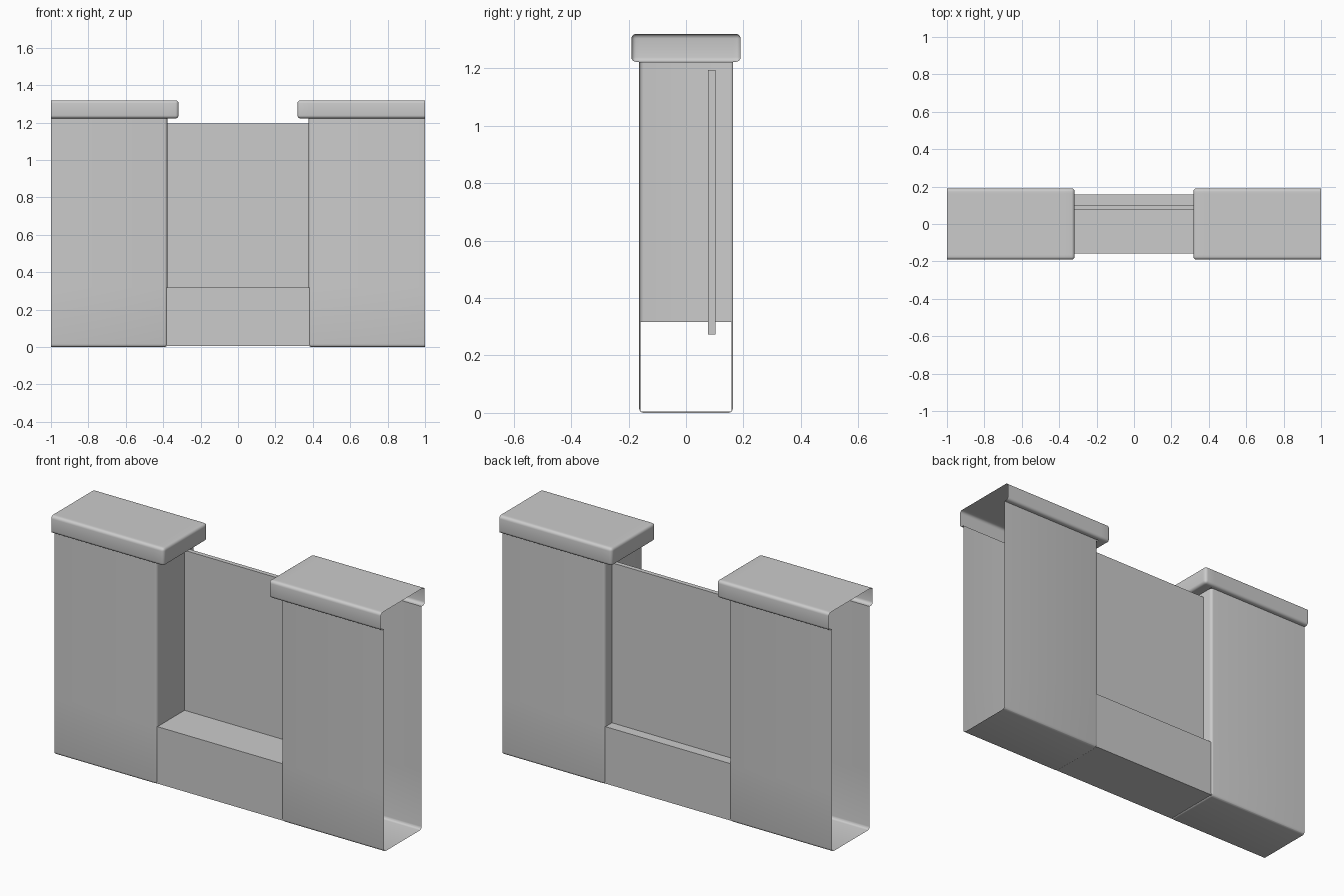
import bpy, bmesh, math
from mathutils import Vector

if "Cube" in bpy.data.objects:
    bpy.data.objects.remove(bpy.data.objects["Cube"])


def box(lo, hi, bevel=0.0):
    bm = bmesh.new()
    bmesh.ops.create_cube(bm, size=1)
    for v in bm.verts:
        v.co = Vector([l + (c + 0.5) * (h - l) for c, l, h in zip(v.co, lo, hi)])
    if bevel:
        bmesh.ops.bevel(bm, geom=bm.edges[:], offset=bevel, segments=4,
                        profile=0.5, affect='EDGES')
    return bm


def slice_at(bm, point, normal, clear=False):
    bmesh.ops.bisect_plane(bm, geom=bm.verts[:] + bm.edges[:] + bm.faces[:],
                           plane_co=point, plane_no=normal, clear_outer=clear)


def remove_faces(bm, test):
    bm.normal_update()
    doomed = [f for f in bm.faces if test(f.calc_center_median(), f.normal)]
    bmesh.ops.delete(bm, geom=doomed, context='FACES')


def finish(bm, name, mirror=False):
    mesh = bpy.data.meshes.new(name)
    bm.to_mesh(mesh)
    bm.free()
    mesh.shade_smooth()
    mesh.set_sharp_from_angle(angle=math.radians(35))
    obj = bpy.data.objects.new(name, mesh)
    bpy.context.collection.objects.link(obj)
    if mirror:
        mod = obj.modifiers.new("mirror", 'MIRROR')
        mod.use_axis[0] = True
        mod.use_mirror_merge = False
    return obj


INNER, PY, PTOP = 0.378, 0.163, 1.222      # pillar inner face, half depth, top
WY, WBOT, WTOP = 0.158, 0.005, 0.317       # low wall half depth, bottom, top

# Hollow pillars: open at the outer end and top, opening into the low wall
bm = box((INNER, -PY, 0), (1.1, PY, 1.4), 0.015)
slice_at(bm, (1, 0, 0), (1, 0, 0), True)
slice_at(bm, (0, 0, PTOP), (0, 0, 1), True)
for y in (-WY, WY):
    slice_at(bm, (0, y, 0), (0, 1, 0))
for z in (WBOT, WTOP):
    slice_at(bm, (0, 0, z), (0, 0, 1))
remove_faces(bm, lambda c, n: n.x < -0.05 and abs(c.y) < WY and WBOT < c.z < WTOP)
finish(bm, "pillar", True)

# Rounded caps: open outer end, underside only a lip around the pillar
bm = box((0.318, -0.19, PTOP), (1.1, 0.19, 1.319), 0.016)
slice_at(bm, (1, 0, 0), (1, 0, 0), True)
for y in (-PY, PY):
    slice_at(bm, (0, y, 0), (0, 1, 0))
slice_at(bm, (INNER, 0, 0), (1, 0, 0))
remove_faces(bm, lambda c, n: n.z < -0.9 and abs(c.y) < PY and c.x > INNER)
finish(bm, "pillar_cap", True)

# Low hollow wall between the pillars
bm = box((-0.383, -WY, WBOT), (0.383, WY, WTOP))
remove_faces(bm, lambda c, n: abs(n.x) > 0.9)
finish(bm, "low_wall")

# Thin panel standing on the low wall
finish(box((-0.4, 0.077, 0.272), (0.4, 0.102, 1.194)), "panel")
